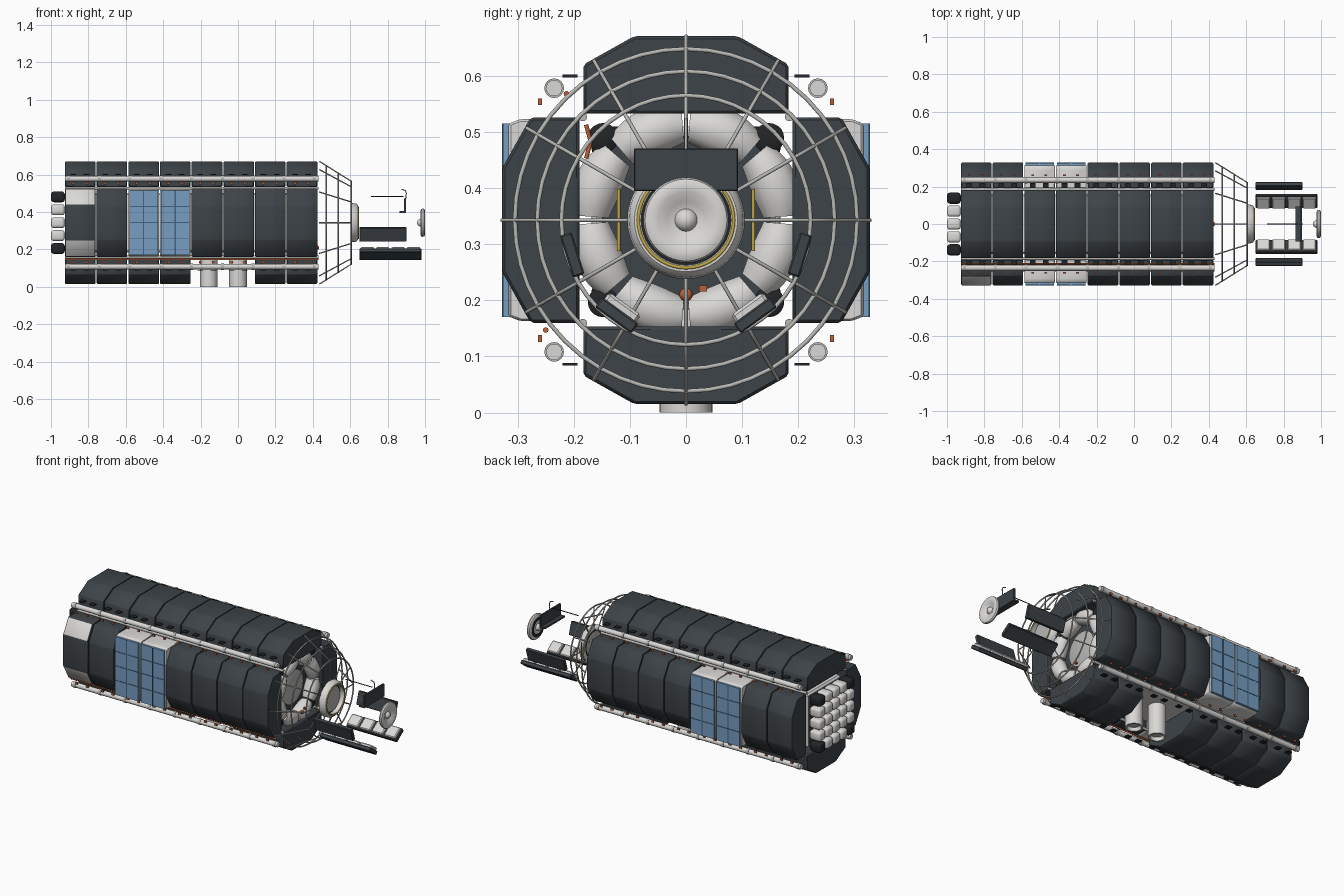
import bpy, bmesh, math
from math import cos, sin, pi, radians
from mathutils import Matrix, Vector

old = bpy.data.objects.get("Cube")
if old:
    bpy.data.objects.remove(old)

C = 0.343            # height of the long axis
X0, X1 = -0.925, 0.43
STEP = (X1 - X0) / 8


def material(name, *rgb):
    m = bpy.data.materials.new(name)
    m.use_nodes = True
    m.diffuse_color = (*rgb, 1)
    bsdf = next(n for n in m.node_tree.nodes if n.type == 'BSDF_PRINCIPLED')
    bsdf.inputs["Base Color"].default_value = (*rgb, 1)
    return m


SLATE = material("slate panel", .046, .056, .064)
BLACK = material("near black", .016, .018, .02)
WHITE = material("white fabric", .70, .69, .67)
GREY = material("metal grey", .48, .48, .46)
BLUE = material("solar blue", .18, .34, .54)
NAVY = material("solar divider blue", .06, .12, .2)
ORANGE = material("orange", .5, .12, .04)
YELLOW = material("yellow", .55, .40, .06)


def finish(name, bm, *mats, smooth=False):
    bmesh.ops.recalc_face_normals(bm, faces=bm.faces)
    me = bpy.data.meshes.new(name)
    bm.to_mesh(me)
    bm.free()
    ob = bpy.data.objects.new(name, me)
    bpy.context.collection.objects.link(ob)
    for m in mats:
        me.materials.append(m)
    if smooth:
        bpy.ops.object.select_all(action='DESELECT')
        ob.select_set(True)
        bpy.context.view_layer.objects.active = ob
        bpy.ops.object.shade_smooth_by_angle(angle=radians(40))
    return ob


def around(a, u, v):
    """(y, z) of a point v outward and u sideways at angle a about the axis."""
    return v * cos(a) - u * sin(a), C + v * sin(a) + u * cos(a)


def box(name, centre, size, mat, bevel=0, tilt=0, segments=1):
    bm = bmesh.new()
    bmesh.ops.create_cube(bm, size=1, matrix=Matrix.Diagonal((*size, 1)))
    if bevel:
        bmesh.ops.bevel(bm, geom=bm.edges[:], offset=bevel, segments=segments,
                        profile=.5, affect='EDGES')
    bm.transform(Matrix.Translation(centre) @ Matrix.Rotation(tilt, 4, 'X'))
    return finish(name, bm, mat, smooth=segments > 1)


def prism(name, a, profile, xa, xb, mats, bevel):
    bm = bmesh.new()
    face = bm.faces.new([bm.verts.new((xa, *around(a, u, v))) for u, v in profile])
    ext = bmesh.ops.extrude_face_region(bm, geom=[face])
    bmesh.ops.translate(bm, vec=(xb - xa, 0, 0),
                        verts=[g for g in ext["geom"] if isinstance(g, bmesh.types.BMVert)])
    bmesh.ops.recalc_face_normals(bm, faces=bm.faces)
    bmesh.ops.bevel(bm, geom=bm.edges[:], offset=bevel, segments=1, affect='EDGES')
    return finish(name, bm, *mats, smooth=True)


def lathe(name, profile, mat, centre=(0, 0, C), axis='X', steps=40):
    """Spin (along, radius) points about an axis."""
    bm = bmesh.new()
    vs = [bm.verts.new((p, r, 0)) for p, r in profile]
    es = [bm.edges.new(vs[i:i + 2]) for i in range(len(vs) - 1)]
    bmesh.ops.spin(bm, geom=vs + es, cent=(0, 0, 0), axis=(1, 0, 0),
                   angle=2 * pi, steps=steps)
    bmesh.ops.remove_doubles(bm, verts=bm.verts, dist=1e-5)
    if axis == 'Z':
        bm.transform(Matrix.Rotation(-pi / 2, 4, 'Y'))
    bm.transform(Matrix.Translation(centre))
    return finish(name, bm, mat, smooth=True)


def tube(name, points, r, mat, cyclic=False, radii=None):
    cu = bpy.data.curves.new(name, 'CURVE')
    cu.dimensions = '3D'
    cu.bevel_depth, cu.bevel_resolution, cu.use_fill_caps = r, 3, True
    sp = cu.splines.new('POLY')
    sp.points.add(len(points) - 1)
    for i, p in enumerate(points):
        sp.points[i].co = (*p, 1)
        sp.points[i].radius = radii[i] if radii else 1
    sp.use_cyclic_u = cyclic
    sp.use_smooth = True
    cu.materials.append(mat)
    ob = bpy.data.objects.new(name, cu)
    bpy.context.collection.objects.link(ob)
    return ob


def ring(name, x, R, r, mat, n=48):
    pts = [(x, R * cos(2 * pi * i / n), C + R * sin(2 * pi * i / n)) for i in range(n)]
    return tube(name, pts, r, mat, cyclic=True)


# Outer panels: four banks of eight chamfered segments
SHELL = [(-.183, .19), (.183, .19), (.183, .277), (.092, .328), (-.092, .328), (-.183, .277)]
BAY = [(-.18, .19), (.18, .19), (.18, .295), (.172, .316), (-.172, .316), (-.18, .295)]
for side, a in (("back", 0), ("top", pi / 2), ("front", pi), ("bottom", -pi / 2)):
    for i in range(8):
        xa = X0 + i * STEP
        xb = xa + STEP - .006
        if side == "bottom" and i in (4, 5):
            continue
        if side in ("front", "back") and i in (2, 3):
            # Fabric bay carrying a solar panel with thin dividers
            prism(side + "_equipment_bay", a, BAY, xa, xb, [WHITE], .004)
            xm, out = (xa + xb) / 2, cos(a)
            box(side + "_solar_panel", (xm, out * .319, C), (.152, .014, .345), BLUE)
            box(side + "_solar_divider", (xm, out * .3265, C), (.006, .002, .345), NAVY)
            for row in (-1, 0, 1):
                box(side + "_solar_divider", (xm, out * .3265, C + row * .086), (.152, .002, .005), NAVY)
            continue
        ob = prism(side + "_panel", a, SHELL, xa, xb, [SLATE, WHITE], .005)
        if side == "front" and i == 0:
            # Pale fabric on the sloping faces
            for p in ob.data.polygons:
                if p.normal.y < -.7 and abs(p.normal.z) > .4 and p.area > .005:
                    p.material_index = 1

# Inner hull with dark ends
box("inner_hull", (-.29, 0, C), (1.24, .32, .32), WHITE, .01)
for x in (-.916, .336):
    box("hull_end", (x, 0, C), (.014, .30, .30), SLATE)

for sy in (-1, 1):
    for sz in (-1, 1):
        def line(name, y, dz, r, mat):
            tube(name, [(X0, sy * y, C + sz * dz), (X1, sy * y, C + sz * dz)], r, mat)
        # Corner rails
        line("corner_tube", .235, .235, .015, WHITE)
        line("hull_longeron", .184, .184, .008, GREY)
        for i in range(9):
            x = X0 + .02 + i * (X1 - X0 - .04) / 8
            lathe("tube_collar", [(-.008, .010), (-.008, .0175), (.008, .0175), (.008, .010)], GREY,
                  (x, sy * .235, C + sz * .235), steps=16)
        # Short handholds standing clear of the rails
        for i in range(8):
            for dx in (.045, .115):
                x = X0 + i * STEP + dx
                box("handhold", (x, sy * .207, C + sz * .257), (.03, .027, .005), BLACK)
                box("handhold_post", (x, sy * .26, C + sz * .211), (.014, .007, .012), ORANGE)
        # Dark fittings in the forward corners
        lathe("corner_fitting", [(.33, 0), (.33, .027), (.385, .027), (.39, .02), (.39, 0)], BLACK,
              (0, sy * .148, C + sz * .146), steps=20)

# Orange cables along the front rails
for y, dz in ((-.25, -.196), (-.213, .225)):
    tube("orange_cable", [(X0, y, C + dz), (X1, y, C + dz)], .005, ORANGE)

# Stowage bags at the rear end, dark units in the corners
for i in range(-2, 3):
    for j in range(-2, 3):
        corner = abs(i) == 2 and abs(j) == 2
        box("rear_unit" if corner else "rear_bag", (-.963, i * .069, C + j * .069), (.074, .06, .058),
            BLACK if corner else WHITE, .016, segments=3)

# Twin ports under the hull
for x in (-.157, 0):
    lathe("lower_port", [(.19, 0), (.19, .047), (0, .047), (0, .038), (.02, .034), (.02, 0)],
          WHITE, (x, 0, 0), 'Z')
    lathe("lower_port_hatch", [(.018, 0), (.018, .028), (.022, .028)], GREY, (x, 0, 0), 'Z')

# Ring of eight long padded bags in the forward end
for k in range(8):
    mid = (k + .5) * pi / 4
    arc = [mid + (t - 4) / 4 * radians(20.5) for t in range(9)]
    tube("ring_bag", [(.374, .169 * cos(t), C + .169 * sin(t)) for t in arc], .044, WHITE,
         radii=[.74, .86, .94, .99, 1, .99, .94, .86, .74])
lathe("forward_hatch", [(.33, .1), (.36, .1), (.37, .06), (.37, 0)], GREY)
lathe("orange_valve", [(.422 + .012 * sin(t * pi / 8), .012 * cos(t * pi / 8)) for t in range(-4, 5)],
      ORANGE, (0, 0, C - .133), steps=16)
box("orange_handle", (.42, .03, C - .122), (.01, .014, .01), ORANGE)
tube("orange_hose", [(.4, -.178, C + .17), (.4, -.17, C + .14), (.4, -.178, C + .11)], .004, ORANGE)

# Open conical cage over the forward end
CAGE = [(.435, .328), (.472, .305), (.536, .265), (.605, .222), (.607, .1)]
for k in range(12):
    t = k * pi / 6
    tube("cage_strut", [(x, r * cos(t), C + r * sin(t)) for x, r in CAGE], .0034, GREY)
for x, r in CAGE[1:4]:
    ring("cage_ring", x, r, .004, GREY)

# Docking collar at the cage tip
lathe("docking_collar", [(.605, .082), (.605, .105), (.632, .102), (.642, .092), (.642, .08), (.605, .082)], WHITE)
lathe("docking_cover", [(.608, 0), (.608, .074), (.62, .074), (.62, 0)], GREY)
lathe("docking_gap", [(.606, .07), (.606, .084), (.615, .084), (.615, .07)], BLACK)
ring("collar_seal", .643, .085, .003, YELLOW)
for s in (-1, 1):
    tube("yellow_handrail", [(.605, s * .12, C - .055), (.605, s * .12, C + .055)], .003, YELLOW)
    # Detached side and lower equipment pallets
    a = radians(-17)
    y, z = around(a, 0, .212)
    box("side_pallet", (.775, s * y, z), (.25, .022, .078), SLATE, .003, tilt=s * a)
    a = radians(-54)
    y, z = around(a, 0, .21)
    box("lower_pallet", (.815, s * y, z), (.33, .022, .08), SLATE, .003, tilt=s * a)
    y, z = around(a, 0, .194)
    for i in range(4):
        box("pallet_bag", (.692 + i * .082, s * y, z), (.072, .02, .07), WHITE, .005, tilt=s * a)

# Upright shield with lip and antenna
box("shield_plate", (.893, 0, .433), (.013, .186, .076), SLATE, .002)
box("shield_lip", (.88, 0, .4), (.035, .186, .01), SLATE)
tube("antenna", [(.71, 0, .482), (.885, 0, .482)], .0025, BLACK)
tube("antenna_hook", [(.895, 0, .46), (.9, 0, .5), (.895, 0, .515), (.875, 0, .522)], .003, GREY)

# Dish with a central ball and a dark band behind
lathe("dish", [(.975, 0), (.975, .064), (.98, .073), (.988, .076), (.996, .073), (1, .064),
               (.998, .05), (.99, .033), (.984, .02), (.984, 0)], WHITE)
lathe("dish_back_band", [(.974, .04), (.972, .04), (.972, .058), (.974, .058)], BLACK)
lathe("dish_ball", [(.978 + .021 * sin(t * pi / 12), .021 * cos(t * pi / 12)) for t in range(-6, 7)], WHITE)
